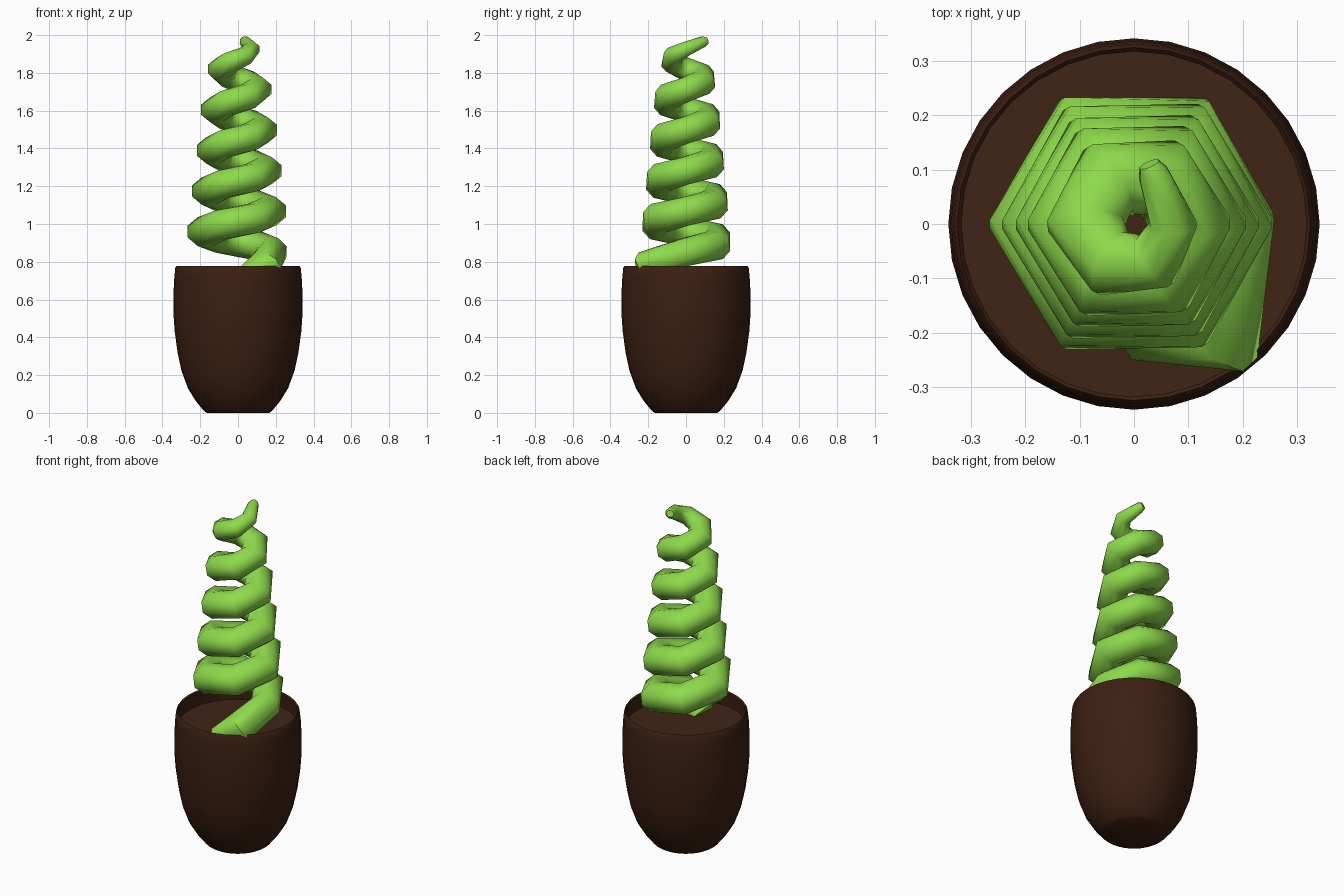
import bpy, bmesh, math
from mathutils import Vector

if "Cube" in bpy.data.objects:
    bpy.data.objects.remove(bpy.data.objects["Cube"])


def finish(name, bm, color, angle):
    bmesh.ops.recalc_face_normals(bm, faces=bm.faces)
    me = bpy.data.meshes.new(name)
    bm.to_mesh(me)
    bm.free()
    ob = bpy.data.objects.new(name, me)
    bpy.context.collection.objects.link(ob)
    mat = bpy.data.materials.new(name + "_color")
    mat.diffuse_color = (*color, 1)
    mat.use_nodes = True
    mat.node_tree.nodes["Principled BSDF"].inputs["Base Color"].default_value = mat.diffuse_color
    me.materials.append(mat)
    bpy.ops.object.select_all(action='DESELECT')
    ob.select_set(True)
    bpy.context.view_layer.objects.active = ob
    bpy.ops.object.shade_smooth_by_angle(angle=math.radians(angle))
    return ob


def skin(bm, rings, cap_start=True, cap_end=True):
    rows = [[bm.verts.new(p) for p in ring] for ring in rings]
    n = len(rows[0])
    for a, b in zip(rows, rows[1:]):
        for i in range(n):
            j = (i + 1) % n
            bm.faces.new((a[i], a[j], b[j], b[i]))
    if cap_start:
        bm.faces.new(rows[0])
    if cap_end:
        bm.faces.new(rows[-1])


def circle(r, z, n=32):
    return [(r * math.cos(2 * math.pi * i / n), r * math.sin(2 * math.pi * i / n), z)
            for i in range(n)]


# Pot: turned profile with a thin rim and an inner wall
profile = [(0.165, 0.005), (0.18, 0.01), (0.225, 0.065), (0.265, 0.13), (0.30, 0.225), (0.32, 0.32),
           (0.335, 0.43), (0.342, 0.53), (0.342, 0.63), (0.337, 0.72), (0.332, 0.768),
           (0.325, 0.778), (0.318, 0.77), (0.32, 0.67)]
profile[0] = (0.165, 0.0)
bm = bmesh.new()
skin(bm, [circle(r, z) for r, z in profile])
finish("pot", bm, (0.045, 0.014, 0.006), 40)

# Soil disc
bm = bmesh.new()
skin(bm, [circle(0.315, 0.66), circle(0.322, 0.69)])
finish("soil", bm, (0.05, 0.018, 0.008), 30)


def lerp_table(table, t):
    for (t0, *a), (t1, *b) in zip(table, table[1:]):
        if t <= t1:
            f = (t - t0) / (t1 - t0)
            return [x + (y - x) * f for x, y in zip(a, b)]
    return table[-1][1:]


# Curly stem: six-sided rising coil; table holds turn, coil radius, tube radius
taper = [(0, 0.18, 0.08), (0.5, 0.176, 0.085), (1.5, 0.158, 0.08), (2.5, 0.135, 0.078),
         (3.5, 0.117, 0.074), (4.5, 0.09, 0.066), (5, 0.073, 0.042)]
path = [(Vector((0.02, -0.18, 0.68)), 0.078), (Vector((0.15, -0.192, 0.79)), 0.08)]
for k in range(31):
    t = k / 6
    R, r = lerp_table(taper, t)
    a = 2 * math.pi * t
    path.append((Vector((R * math.cos(a), R * math.sin(a), 0.852 + 0.215 * t)), r))
path += [(Vector((0.036, 0.092, 1.966)), 0.03), (Vector((0.028, 0.11, 1.972)), 0.02)]

rings, sides = [], 8
for i, (p, r) in enumerate(path):
    d_in = (p - path[max(i - 1, 0)][0]).normalized()
    d_out = (path[min(i + 1, len(path) - 1)][0] - p).normalized()
    tan = (d_in + d_out).normalized()
    side = Vector((tan.y, -tan.x, 0)).normalized()
    up = side.cross(tan)
    # Mitre: widen the section across the bend
    miter = 1.0
    if 0 < i < len(path) - 1:
        miter = 1 / max(tan.dot(d_in), 0.8)
    rings.append([p + side * (r * miter * math.cos(b)) + up * (r * math.sin(b))
                  for b in (2 * math.pi * (j + 0.5) / sides for j in range(sides))])
bm = bmesh.new()
skin(bm, rings)
finish("curly_stem", bm, (0.27, 0.70, 0.07), 50)
